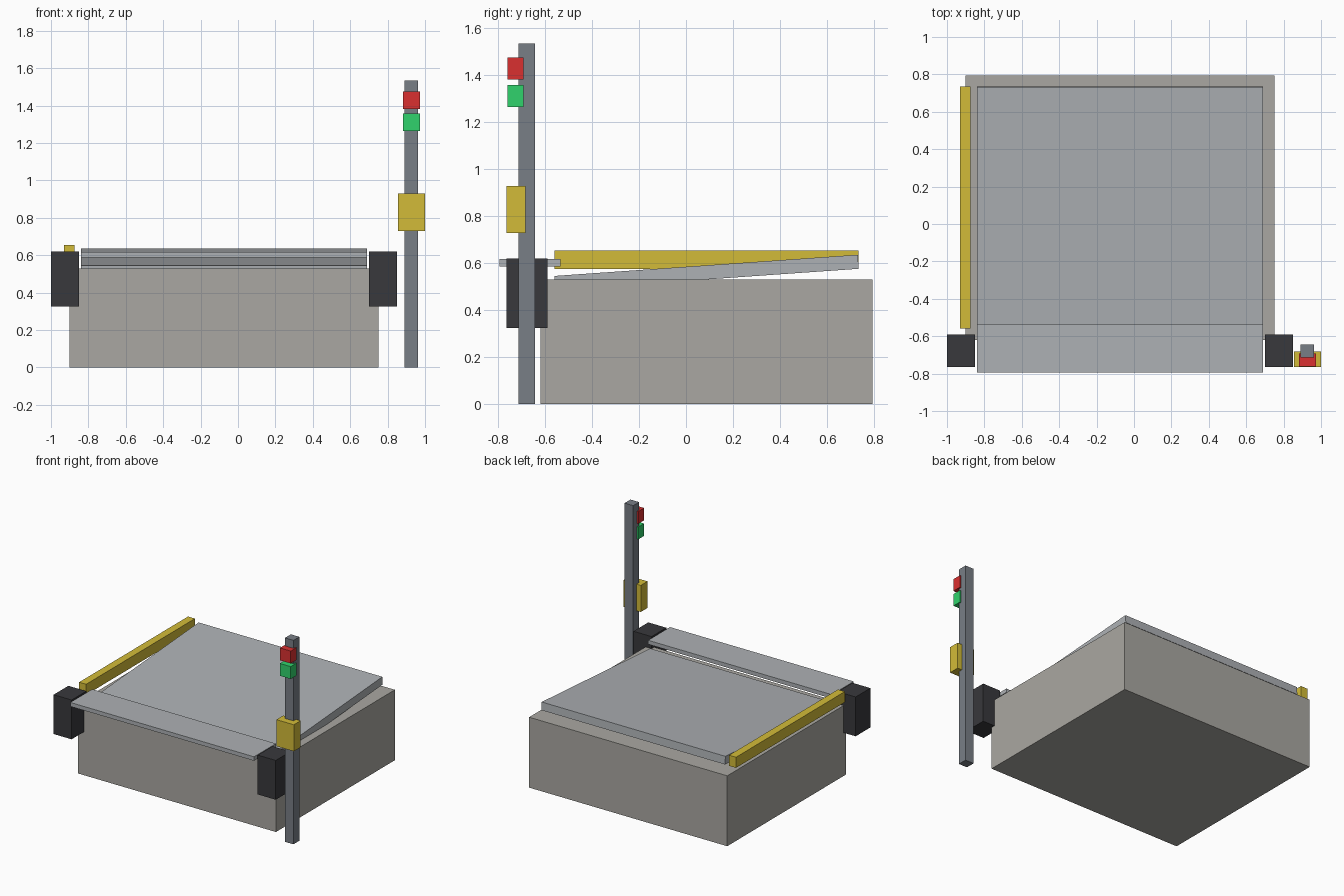
import bpy
from math import radians

if "Cube" in bpy.data.objects:
    bpy.data.objects.remove(bpy.data.objects["Cube"])


def material(name, rgb):
    m = bpy.data.materials.new(name)
    m.diffuse_color = (*rgb, 1)
    m.use_nodes = True
    m.node_tree.nodes["Principled BSDF"].inputs["Base Color"].default_value = m.diffuse_color
    return m


concrete = material("concrete", (0.40, 0.39, 0.36))
steel = material("steel", (0.42, 0.44, 0.46))
post_grey = material("post_grey", (0.19, 0.21, 0.24))
rubber = material("rubber", (0.04, 0.04, 0.045))
yellow = material("yellow", (0.65, 0.50, 0.04))
red = material("red", (0.70, 0.03, 0.03))
green = material("green", (0.03, 0.65, 0.15))


def box(name, x, y, z, mat, tilt=0):
    """Box from (min, max) ranges, optionally tilted about the x axis."""
    spans = (x, y, z)
    bpy.ops.mesh.primitive_cube_add(size=1, location=[(a + b) / 2 for a, b in spans])
    ob = bpy.context.object
    ob.name = name
    ob.scale = [b - a for a, b in spans]
    ob.rotation_euler.x = radians(tilt)
    ob.data.materials.append(mat)
    return ob


# Dock body, sloping deck and front lip
box("dock_base", (-0.90, 0.75), (-0.62, 0.795), (0, 0.53), concrete)
box("sloping_deck", (-0.84, 0.69), (-0.56, 0.735), (0.531, 0.591), steel, tilt=4)
box("front_lip", (-0.84, 0.69), (-0.795, -0.535), (0.587, 0.617), steel)

# Yellow guard rail along the left edge
box("guard_rail", (-0.931, -0.873), (-0.56, 0.735), (0.575, 0.655), yellow)

# Rubber bumpers at both front corners
for side, x in (("left", -1.0), ("right", 0.70)):
    box(f"bumper_{side}", (x, x + 0.15), (-0.765, -0.59), (0.325, 0.621), rubber)

# Signal post with control box and lamps
box("signal_post", (0.891, 0.962), (-0.714, -0.644), (0, 1.535), post_grey)
box("control_box", (0.855, 1.0), (-0.764, -0.683), (0.729, 0.929), yellow)
for name, z, mat in (("red_lamp", 1.382, red), ("green_lamp", 1.265, green)):
    box(name, (0.882, 0.972), (-0.761, -0.692), (z, z + 0.093), mat)
